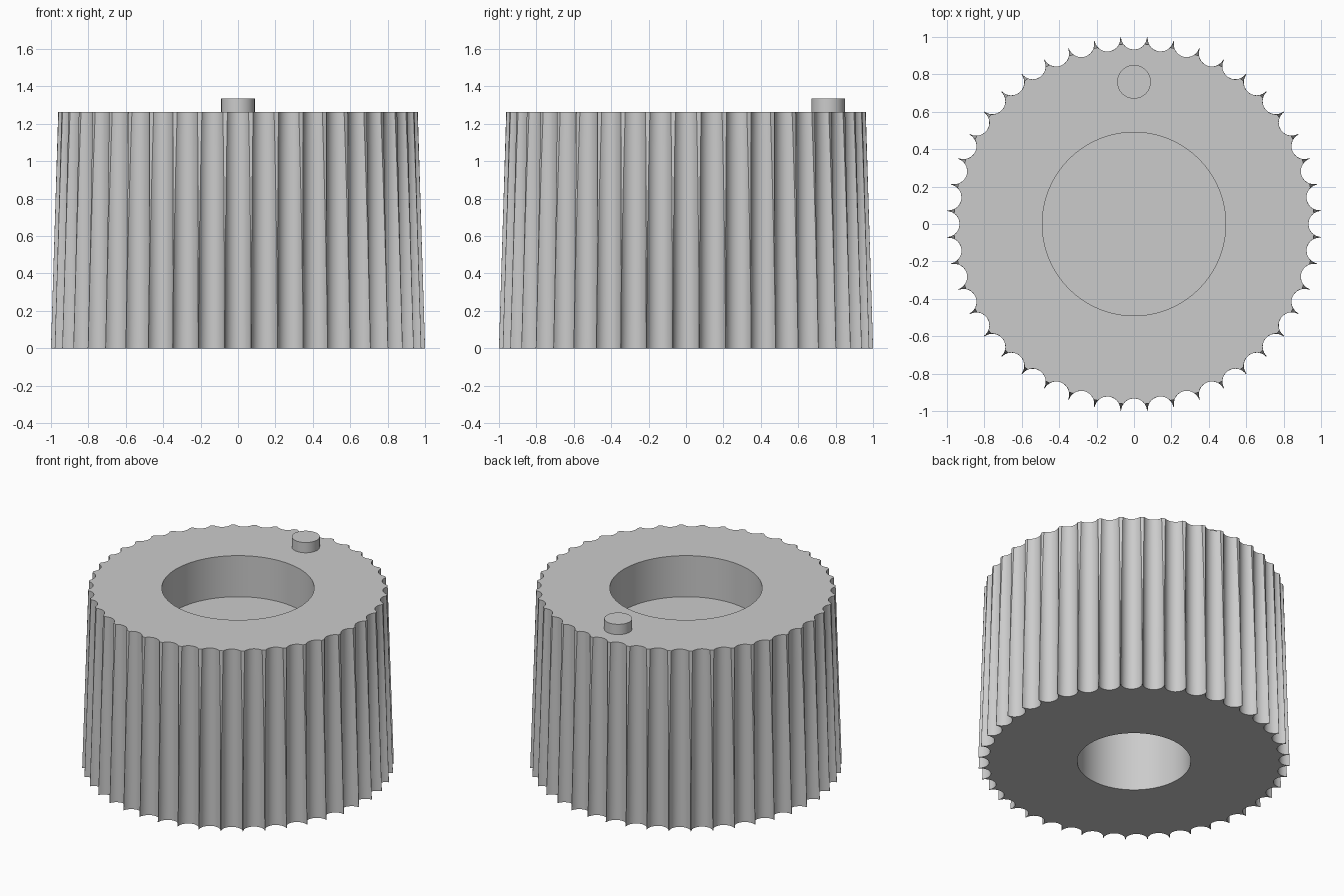
import bpy, bmesh
from math import sin, cos, acos, atan2, pi, radians

cube = bpy.data.objects.get("Cube")
if cube:
    bpy.data.objects.remove(cube)

GROOVES, ARC, LEVELS = 44, 12, 6
HEIGHT, R_BOTTOM, R_TOP = 1.262, 1.0025, 0.963
CUT_R, CUT_DIST = 0.07, 1.0025          # vertical round grooves
SOCKET_R, SOCKET_FLOOR = 0.49, 0.97     # recess in the top
BORE_R, BORE_TOP = 0.365, 0.85          # blind hole underneath

grey = bpy.data.materials.new("plain grey")
grey.use_nodes = True
grey.diffuse_color = (0.6, 0.6, 0.6, 1)
grey.node_tree.nodes["Principled BSDF"].inputs["Base Color"].default_value = (0.6, 0.6, 0.6, 1)


def finish(name, bm):
    bmesh.ops.recalc_face_normals(bm, faces=bm.faces[:])
    mesh = bpy.data.meshes.new(name)
    bm.to_mesh(mesh)
    bm.free()
    mesh.materials.append(grey)
    obj = bpy.data.objects.new(name, mesh)
    bpy.context.collection.objects.link(obj)
    bpy.ops.object.select_all(action="DESELECT")
    obj.select_set(True)
    bpy.context.view_layer.objects.active = obj
    bpy.ops.object.shade_smooth_by_angle(angle=radians(35))


def fluted_ring(t):
    """Outline of the tapered body at height fraction t, notched by the grooves."""
    r = R_BOTTOM + (R_TOP - R_BOTTOM) * t
    a = acos((r * r + CUT_DIST**2 - CUT_R**2) / (2 * r * CUT_DIST))
    edge = atan2(r * sin(a), CUT_DIST - r * cos(a))
    ring = []
    for g in range(GROOVES):
        turn = 2 * pi * g / GROOVES
        for i in range(ARC + 1):
            phi = edge * (2 * i / ARC - 1)
            u, v = CUT_DIST - CUT_R * cos(phi), CUT_R * sin(phi)
            ring.append((u * cos(turn) - v * sin(turn),
                         u * sin(turn) + v * cos(turn), HEIGHT * t))
    return ring


def round_ring(radius, z, guide):
    """Circle whose points line up with those of a fluted ring."""
    angles = [atan2(y, x) for x, y, _ in guide]
    return [(radius * cos(a), radius * sin(a), z) for a in angles]


# Fluted knob: bore, outer wall, top face and socket as one skin of rings
wall = [fluted_ring(k / LEVELS) for k in range(LEVELS + 1)]
rings = [round_ring(BORE_R, BORE_TOP, wall[0]), round_ring(BORE_R, 0, wall[0]), *wall,
         round_ring(SOCKET_R, HEIGHT, wall[-1]), round_ring(SOCKET_R, SOCKET_FLOOR, wall[-1])]
bm = bmesh.new()
loops = [[bm.verts.new(p) for p in ring] for ring in rings]
count = len(loops[0])
for low, high in zip(loops, loops[1:]):
    for i in range(count):
        j = (i + 1) % count
        bm.faces.new((low[i], low[j], high[j], high[i]))
bm.faces.new(loops[0])
bm.faces.new(loops[-1])
finish("fluted_knob", bm)

# Indicator pin standing on the top face near the back
bm = bmesh.new()
bmesh.ops.create_cone(bm, cap_ends=True, segments=48, radius1=0.09, radius2=0.09, depth=0.073)
bmesh.ops.translate(bm, verts=bm.verts[:], vec=(0, 0.76, HEIGHT + 0.0365))
finish("indicator_pin", bm)
